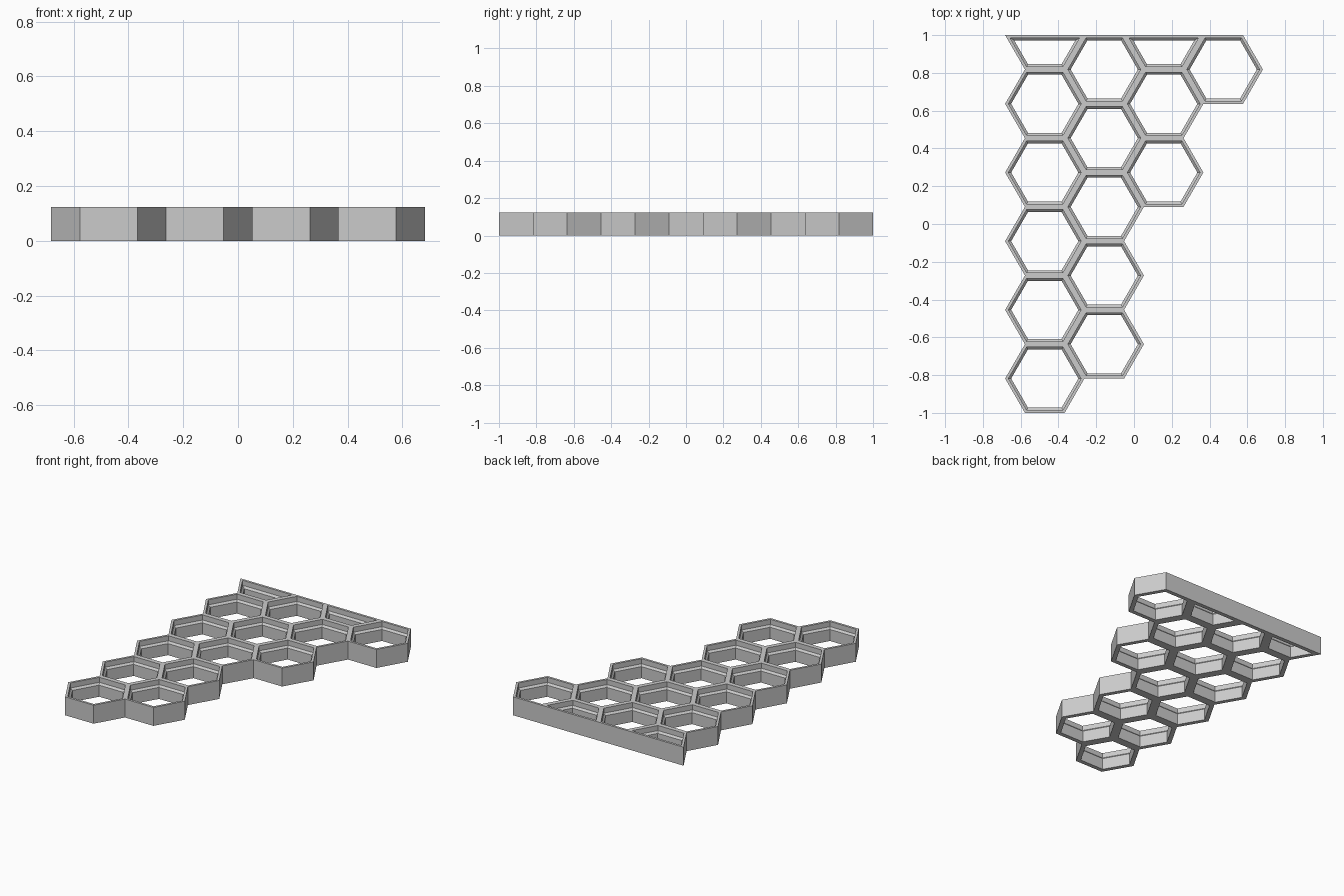
import bpy, bmesh, math
from collections import Counter
from mathutils import Vector

cube = bpy.data.objects.get("Cube")
if cube:
    bpy.data.objects.remove(cube, do_unlink=True)

PITCH = 2 / 5.5                 # flat-to-flat size of a cell
R = PITCH / math.sqrt(3)        # corner radius
UNIT = PITCH / 23.6
HEIGHT = 8 * UNIT
WALL, RIM = 1.8 * UNIT, 1.0 * UNIT

# Wall section of a cell as (inset, height): thick base, sloped ledge, thin rim
SECTION = [(0, 0), (WALL, 0), (WALL, 5 * UNIT), (RIM, 5.8 * UNIT),
           (RIM, HEIGHT), (0, HEIGHT)]


def cell_outline(cx, cy, half=False):
    """Counter-clockwise hexagon, or only its front half."""
    angles = (180, 240, 300, 360) if half else range(0, 360, 60)
    return [Vector((cx + R * math.cos(math.radians(a)),
                    cy + R * math.sin(math.radians(a)))) for a in angles]


def inset(outline, dist):
    """Move every side of a convex outline inwards by dist."""
    result = []
    for i, p in enumerate(outline):
        a = (p - outline[i - 1]).normalized()
        b = (outline[(i + 1) % len(outline)] - p).normalized()
        na, nb = Vector((-a.y, a.x)), Vector((-b.y, b.x))
        result.append(p + (na + nb) * dist / (1 + na.dot(nb)))
    return result


def side_key(outline, i):
    mid = (outline[i] + outline[(i + 1) % len(outline)]) / 2
    return round(mid.x * 200), round(mid.y * 200)


# Staggered columns: x step, y of the first cell, full cells, closing half cell
cells = []
for col, (first, count, closed) in enumerate([(0, 5, True), (0.5, 5, False),
                                              (3, 2, True), (4.5, 1, False)]):
    x = (col - 1.5) * 1.5 * R
    for row in range(count):
        cells.append(cell_outline(x, -1 + (first + row + 0.5) * PITCH))
    if closed:
        cells.append(cell_outline(x, 1, half=True))

shared = Counter(side_key(c, i) for c in cells for i in range(len(c)))

# Sweep the section round each cell; outside faces only on free sides
bm = bmesh.new()
for c in cells:
    loops = [[bm.verts.new((p.x, p.y, z)) for p in inset(c, d)]
             for d, z in SECTION]
    for k, lower in enumerate(loops):
        upper = loops[(k + 1) % len(loops)]
        for i in range(len(c)):
            j = (i + 1) % len(c)
            if k == len(loops) - 1 and shared[side_key(c, i)] > 1:
                continue
            bm.faces.new((lower[j], lower[i], upper[i], upper[j]))
bmesh.ops.remove_doubles(bm, verts=bm.verts, dist=0.0005)
bmesh.ops.recalc_face_normals(bm, faces=bm.faces)

mesh = bpy.data.meshes.new("honeycomb_panel")
bm.to_mesh(mesh)
bm.free()
panel = bpy.data.objects.new("honeycomb_panel", mesh)
bpy.context.collection.objects.link(panel)

# Plain grey plastic
grey = bpy.data.materials.new("light_grey")
grey.use_nodes = True
grey.diffuse_color = (0.6, 0.6, 0.6, 1)
grey.node_tree.nodes["Principled BSDF"].inputs["Base Color"].default_value = (0.6, 0.6, 0.6, 1)
mesh.materials.append(grey)
